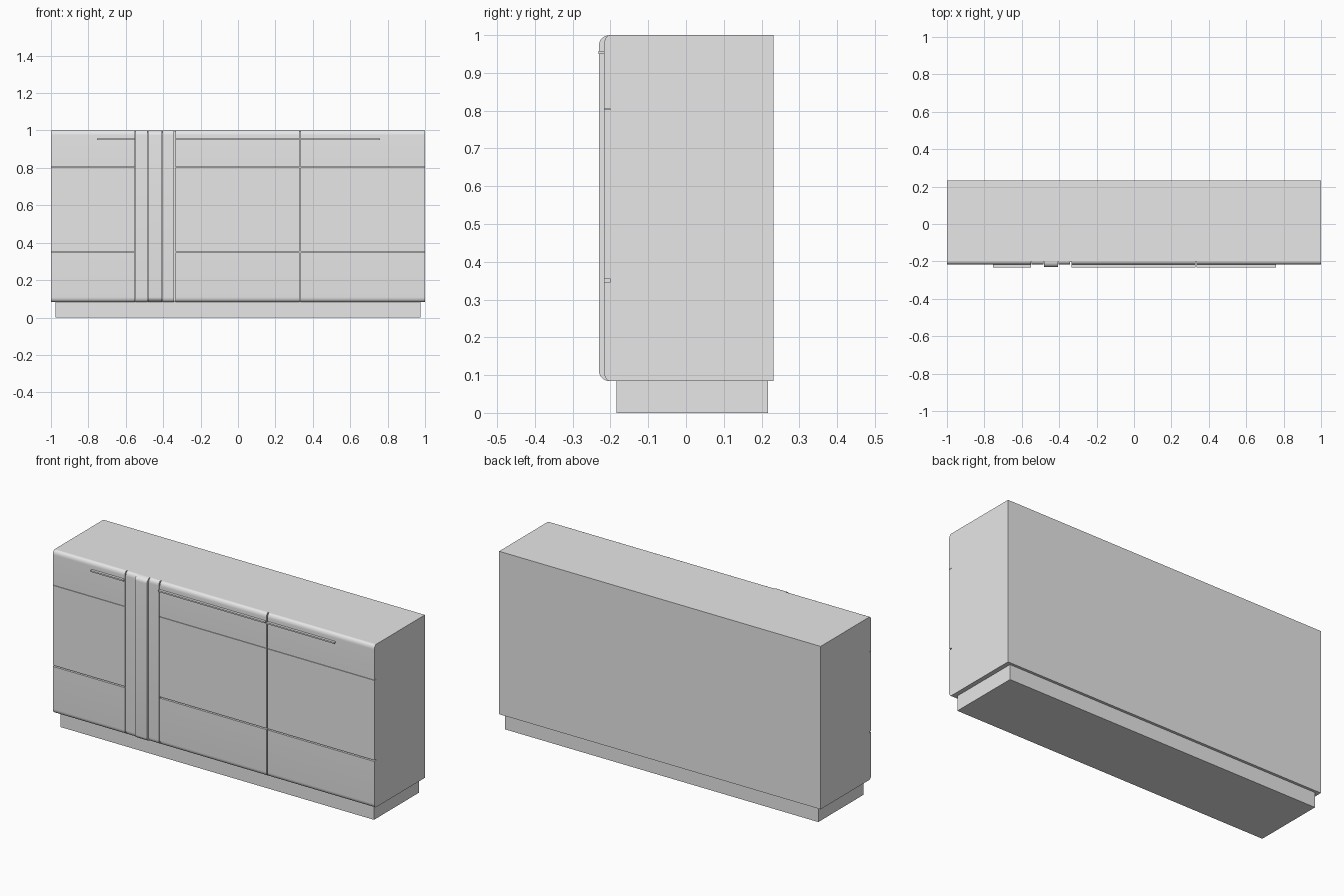
import bpy, bmesh, math

if "Cube" in bpy.data.objects:
    bpy.data.objects.remove(bpy.data.objects["Cube"])

grey = bpy.data.materials.new("light_grey")
grey.diffuse_color = (0.8, 0.8, 0.8, 1)
grey.use_nodes = True
grey.node_tree.nodes["Principled BSDF"].inputs["Base Color"].default_value = grey.diffuse_color

BOTTOM, TOP, BACK = 0.084, 1.0, -0.2


def finish(name, bm, smooth=False):
    bmesh.ops.recalc_face_normals(bm, faces=bm.faces)
    mesh = bpy.data.meshes.new(name)
    bm.to_mesh(mesh)
    bm.free()
    mesh.materials.append(grey)
    ob = bpy.data.objects.new(name, mesh)
    bpy.context.collection.objects.link(ob)
    if smooth:
        bpy.ops.object.select_all(action='DESELECT')
        ob.select_set(True)
        bpy.context.view_layer.objects.active = ob
        bpy.ops.object.shade_smooth_by_angle(angle=math.radians(30))
    return ob


def box(name, x0, x1, y0, y1, z0, z1):
    bm = bmesh.new()
    bmesh.ops.create_cube(bm, size=1)
    for v in bm.verts:
        v.co = ((x0 + x1) / 2 + v.co.x * (x1 - x0),
                (y0 + y1) / 2 + v.co.y * (y1 - y0),
                (z0 + z1) / 2 + v.co.z * (z1 - z0))
    return finish(name, bm)


def panel(name, x0, x1, z0, z1, front, round_low=False, round_high=False, r=0.025):
    """Front panel extruded along x, with optional rounded lower and upper edges."""
    depth = BACK - front
    steps = [i / 8 * math.pi / 2 for i in range(9)]
    low = [(BACK - depth * math.sin(a), z0 + r * (1 - math.cos(a))) for a in steps]
    high = [(BACK - depth * math.cos(a), z1 - r * (1 - math.sin(a))) for a in steps]
    pts = low if round_low else [(BACK, z0), (front, z0)]
    pts = pts + (high if round_high else [(front, z1), (BACK, z1)])
    bm = bmesh.new()
    face = bm.faces.new([bm.verts.new((x0, y, z)) for y, z in pts])
    out = bmesh.ops.extrude_face_region(bm, geom=[face])
    verts = [g for g in out["geom"] if isinstance(g, bmesh.types.BMVert)]
    bmesh.ops.translate(bm, verts=verts, vec=(x1 - x0, 0, 0))
    return finish(name, bm, True)


# Carcass and recessed plinth
box("cabinet_body", -1, 1, BACK, 0.232, BOTTOM, TOP)
box("plinth", -0.975, 0.975, -0.184, 0.217, 0, BOTTOM)

# Three doors, each split into lower, middle and upper panels
DOOR = -0.217
for side, x0, x1 in (("left", -1, -0.552), ("centre", -0.335, 0.328),
                     ("right", 0.335, 1)):
    panel(side + "_door_lower", x0, x1, BOTTOM, 0.347, DOOR, round_low=True)
    panel(side + "_door_middle", x0, x1, 0.354, 0.803, DOOR)
    panel(side + "_door_upper", x0, x1, 0.805, TOP, DOOR, round_high=True)

# Vertical trim: two flush flanks and a raised centre strip
for name, x0, x1, front in (("left_flank", -0.547, -0.483, DOOR),
                            ("raised_strip", -0.481, -0.406, -0.23),
                            ("right_flank", -0.404, -0.341, DOOR)):
    panel(name, x0, x1, BOTTOM, TOP, front, True, True)

# Thin lip handles along the door tops
for side, x0, x1 in (("left", -0.755, -0.552), ("centre", -0.335, 0.328),
                     ("right", 0.335, 0.76)):
    box(side + "_handle", x0, x1, -0.232, DOOR + 0.005, 0.95, 0.958)
